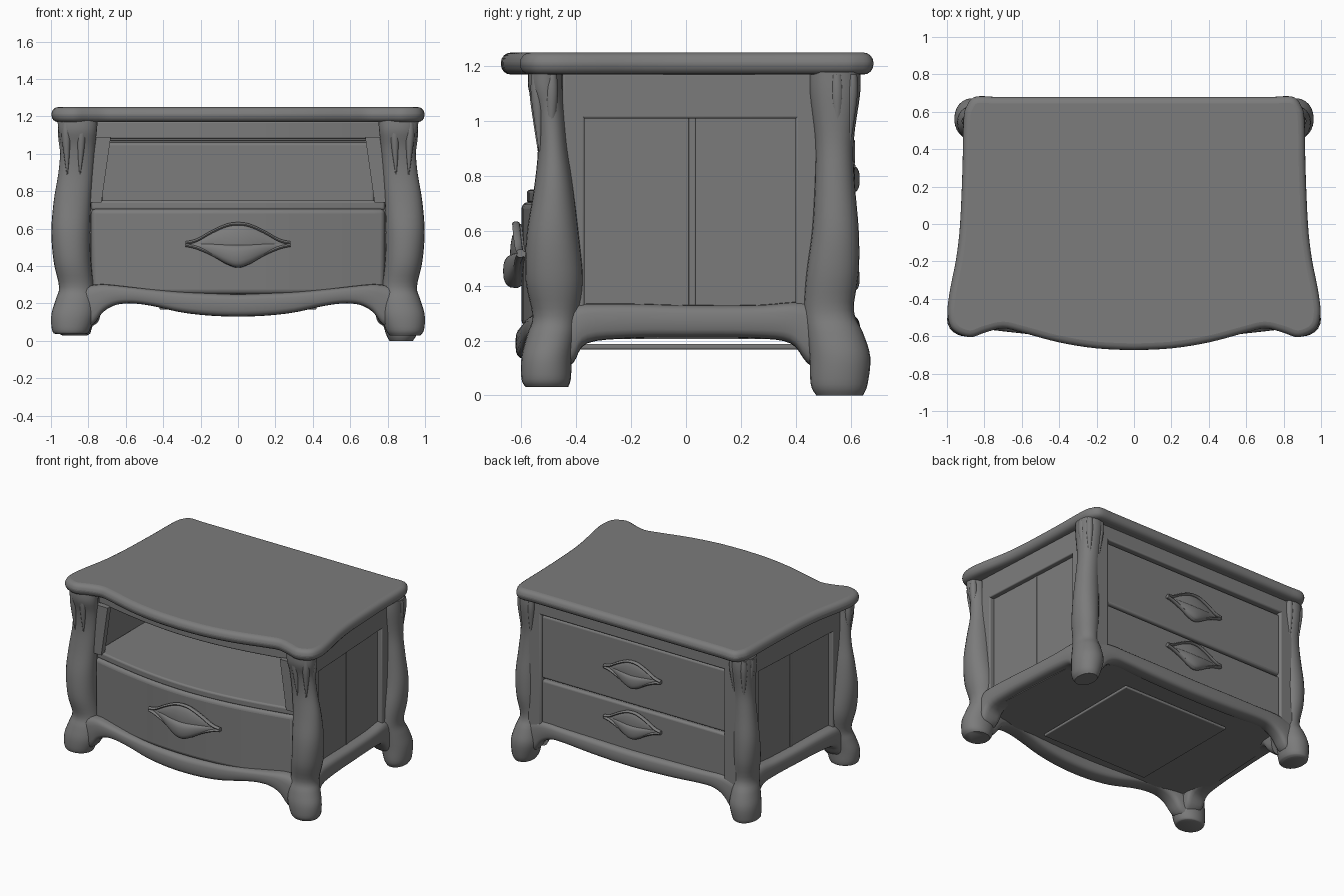
import bpy, bmesh, math
from mathutils import Vector as V

cube = bpy.data.objects.get("Cube")
if cube:
    bpy.data.objects.remove(cube, do_unlink=True)

mat = bpy.data.materials.new("dark grey")
mat.use_nodes = True
GREY = (0.2, 0.2, 0.2, 1)
mat.diffuse_color = GREY
shader = mat.node_tree.nodes["Principled BSDF"]
shader.inputs["Base Color"].default_value = GREY
shader.inputs["Roughness"].default_value = 0.7


def spline(rows, steps=5):
    """Smooth curve through rows of numbers."""
    rows = [V(r) for r in rows]
    out = []
    for i in range(len(rows) - 1):
        a, b, c, d = (rows[max(0, min(len(rows) - 1, i + k))] for k in (-1, 0, 1, 2))
        for s in range(steps):
            t = s / steps
            out.append(b + (c - a) * t / 2 + (a * 2 - b * 5 + c * 4 - d) * t * t / 2
                       + (b * 3 - a - c * 3 + d) * t ** 3 / 2)
    return out + [rows[-1]]


def finish(name, bm, bevel=0, angle=40):
    bmesh.ops.recalc_face_normals(bm, faces=bm.faces)
    mesh = bpy.data.meshes.new(name)
    bm.to_mesh(mesh)
    bm.free()
    mesh.materials.append(mat)
    ob = bpy.data.objects.new(name, mesh)
    bpy.context.collection.objects.link(ob)
    if bevel:
        mod = ob.modifiers.new("rounding", "BEVEL")
        mod.width, mod.segments, mod.limit_method = bevel, 4, "ANGLE"
        mod.angle_limit = math.radians(50)
    bpy.context.view_layer.objects.active = ob
    ob.select_set(True)
    bpy.ops.object.shade_smooth_by_angle(angle=math.radians(angle))
    ob.select_set(False)


def loft(name, rings, angle=50):
    bm = bmesh.new()
    rows = [[bm.verts.new(p) for p in r] for r in rings]
    n = len(rows[0])
    for a, b in zip(rows, rows[1:]):
        for i in range(n):
            bm.faces.new((a[i], a[(i + 1) % n], b[(i + 1) % n], b[i]))
    bm.faces.new(rows[0])
    bm.faces.new(rows[-1])
    finish(name, bm, angle=angle)


def ring(c, u, v, power=0.6, n=20):
    """Rounded section around c, spanned by u and v."""
    pts = []
    for i in range(n):
        a = math.tau * i / n
        k = [math.copysign(abs(f) ** power, f) for f in (math.cos(a), math.sin(a))]
        pts.append(V(c) + V(u) * k[0] + V(v) * k[1])
    return pts


def prism(name, outline, z0, z1, bevel=0.0):
    bm = bmesh.new()
    face = bm.faces.new([bm.verts.new((p[0], p[1], z0)) for p in outline])
    up = bmesh.ops.extrude_face_region(bm, geom=[face])["geom"]
    bmesh.ops.translate(bm, vec=(0, 0, z1 - z0),
                        verts=[g for g in up if isinstance(g, bmesh.types.BMVert)])
    finish(name, bm, bevel)


def box(name, x0, x1, y0, y1, z0, z1, bevel=0.0):
    prism(name, [(x0, y0), (x1, y0), (x1, y1), (x0, y1)], z0, z1, bevel)


def front(x):
    return -0.49 - 0.11 * math.cos(math.pi * x / 1.6)


def bowed(half, back, offset):
    """Plan outline with a bowed front edge."""
    xs = [half * (i / 12 - 1) for i in range(25)]
    return [(x, front(x) + offset) for x in xs] + [(half, back), (-half, back)]


# Table top with serpentine plan
half = spline([(0, -.675), (.2, -.665), (.4, -.633), (.6, -.58), (.7, -.558), (.79, -.578),
               (.88, -.605), (.97, -.565), (.997, -.48), (.985, -.36), (.95, -.18), (.93, 0),
               (.917, .3), (.912, .55), (.895, .63), (.85, .68), (.75, .68)], 4)
prism("table_top", half + [(-x, y) for x, y in reversed(half[1:])], 1.17, 1.25, 0.036)

# Carcass, bulged drawer, open niche
prism("lower_body", bowed(.8, .55, .03), .205, .71)
prism("drawer_front", bowed(.785, -.3, 0), .25, .705, .025)
prism("niche_shelf", bowed(.785, .55, .02), .7, .75, .012)
prism("upper_rail", bowed(.79, -.4, .045), 1.08, 1.175, .01)
box("niche_ceiling", -.8, .8, -.45, .55, 1.14, 1.175)
box("niche_back", -.8, .8, .52, .56, .7, 1.16)
box("bottom_board", -.42, .42, -.4, .42, .168, .188, .006)


def side_x(y):
    return .895 - .055 * (y + .45)


def side_slab(name, s, y0, y1, z0, z1, out, depth, bevel=.008):
    prism(name, [(s * (side_x(y) + o), y) for y, o in
                 ((y0, out), (y1, out), (y1, -depth), (y0, -depth))], z0, z1, bevel)


# Corner posts: z, outer x, inner x, outer y, inner y
FRONT_POST = [(.03, .975, .81, -.585, -.43), (.06, .995, .79, -.6, -.42),
              (.14, .998, .765, -.6, -.415), (.22, .975, .76, -.58, -.4),
              (.29, .957, .77, -.56, -.39), (.42, .985, .785, -.585, -.375),
              (.58, .998, .79, -.582, -.39), (.75, .985, .785, -.555, -.41),
              (.9, .96, .775, -.54, -.43), (1.03, .95, .765, -.55, -.44),
              (1.12, .96, .755, -.575, -.45), (1.18, .965, .75, -.575, -.45)]
BACK_POST = [(0, .935, .81, .645, .475), (.04, .955, .79, .662, .455),
             (.14, .96, .765, .672, .45), (.23, .94, .77, .645, .44),
             (.31, .92, .775, .612, .43), (.45, .94, .78, .63, .44),
             (.6, .945, .78, .63, .46), (.78, .925, .775, .615, .47),
             (.93, .91, .765, .612, .47), (1.1, .915, .755, .635, .45),
             (1.18, .915, .75, .635, .45)]

for s, side in ((-1, "right"), (1, "left")):
    floor = .028 if s < 0 else 0
    for where, rows in (("front", FRONT_POST), ("back", BACK_POST)):
        loft(f"{where}_post_{side}", [
            ring((s * (xo + xi) / 2, (yo + yi) / 2, max(z, floor + z * .3)),
                 ((xo - xi) / 2, 0, 0), (0, (yo - yi) / 2, 0), .95, 24)
            for z, xo, xi, yo, yi in spline(rows, 4)])
        # Carved leaf at the head of each post
        d = -1 if where == "front" else 1
        cx, cy = (.885, -.5) if d < 0 else (.845, .56)
        for k, (ox, oy) in enumerate(((.035, .045), (-.05, .05), (.055, -.01))):
            rings = [ring((s * (cx + ox * (1 - .2 * t)), cy + d * oy * (1 - .25 * t), 1.17 - .28 * t),
                          (w, 0, 0), (0, w, 0), 1, 10)
                     for t, w in spline([(0, .02), (.25, .025), (.6, .016), (1, .003)], 3)]
            loft(f"{where}_leaf_{k}_{side}", rings)

    # Slanted stile framing the niche
    loft("niche_stile_" + side, [
        [(s * x, y, z) for x, y in ((.8, -.5), (inner, -.5), (inner, -.46), (.8, -.46))]
        for z, inner in ((.74, .73), (1.09, .68))])

    # Side wall with recessed panel, frame and centre ridge
    side_slab("side_wall_" + side, s, -.46, .55, .205, 1.175, -.025, .09, 0)
    side_slab("side_top_rail_" + side, s, -.45, .52, 1.01, 1.175, .01, .05)
    side_slab("side_front_stile_" + side, s, -.45, -.37, .28, 1.04, .01, .05)
    side_slab("side_back_stile_" + side, s, .4, .52, .28, 1.04, .01, .05)
    side_slab("side_ridge_" + side, s, .01, .035, .3, 1.02, -.021, .05, .004)

    # Flat stile beside the back panels
    x0, x1 = sorted((s * .72, s * .83))
    box("back_stile_" + side, x0, x1, .5, .607, .25, 1.175, .015)

    # Arched side apron: y, bottom, top
    rings = [ring((s * (side_x(y) - .035), y, (a + b) / 2), (.075, 0, 0), (0, 0, (b - a) / 2), .6)
             for y, a, b in spline([(-.46, .08, .32), (-.41, .12, .33), (-.36, .19, .335),
                                    (-.2, .208, .335), (0, .21, .33), (.25, .208, .33),
                                    (.38, .19, .34), (.44, .12, .34), (.5, .08, .33)], 4)]
    loft("side_apron_" + side, rings)

# Front and back aprons: x, bottom, top
HALF = [(0, .13, .25), (.15, .135, .255), (.3, .152, .262), (.45, .185, .275), (.56, .2, .287),
        (.65, .193, .297), (.72, .155, .303), (.77, .09, .3), (.82, .06, .29)]
apron = spline([(-x, a, b) for x, a, b in HALF[:0:-1]] + HALF, 4)
loft("front_apron", [ring((x, -.5 - .06 * math.cos(math.pi * x / 1.6), (a + b) / 2),
                          (0, .062, 0), (0, 0, (b - a) / 2)) for x, a, b in apron])
BACK_HALF = [(0, .18, .29), (.3, .188, .295), (.55, .203, .3), (.65, .195, .305),
             (.72, .155, .305), (.77, .09, .3), (.82, .06, .29)]
back_apron = spline([(-x, a, b) for x, a, b in BACK_HALF[:0:-1]] + BACK_HALF, 4)
loft("back_apron", [ring((x, .56 + .02 * math.cos(math.pi * x / 1.6), (a + b) / 2),
                         (0, .055, 0), (0, 0, (b - a) / 2)) for x, a, b in back_apron])

# Back panels
box("back_lower_panel", -.73, .73, .5, .59, .27, .6, .015)
box("back_upper_panel", -.73, .73, .5, .59, .612, 1.06, .015)
box("back_top_rail", -.79, .79, .5, .607, 1.07, 1.175, .01)


def handle(name, y, d, z, size, depth):
    """Winged pull: domed plate, drooping cup and a raised rim."""
    wing = spline([(-.28, .006, -.006), (-.22, .02, -.02), (-.14, .065, -.055), (-.06, .1, -.1),
                   (0, .108, -.118), (.06, .1, -.1), (.14, .065, -.055), (.22, .02, -.02),
                   (.28, .006, -.006)], 4)
    plate, cup = [], []
    for x, hi, lo in wing:
        bulge = math.cos(x / .28 * math.pi / 2) ** 2
        yy = y(x * size)
        plate.append(ring((x * size, yy, z + (hi + lo) / 2 * size),
                          (0, (.012 + .03 * bulge) * depth, 0), (0, 0, (hi - lo) / 2 * size), 1))
        cup.append(ring((x * size, yy + d * .025 * bulge * depth, z + lo * size * .55),
                        (0, (.012 + .03 * bulge) * depth, 0), (0, 0, (.008 - lo * .45) * size), .8))
    loft(name + "_plate", plate)
    loft(name + "_cup", cup)
    for part, k in (("upper", 1), ("lower", 2)):
        loft(f"{name}_{part}_rim", [
            ring((w[0] * size, y(w[0] * size) + d * .02 * depth, z + w[k] * size),
                 (0, .014, 0), (0, 0, .009), 1, 10) for w in wing])


handle("drawer_handle", front, -1, .518, 1, 1)
handle("back_upper_handle", lambda x: .59, 1, .84, .8, .65)
handle("back_lower_handle", lambda x: .59, 1, .48, .8, .65)
